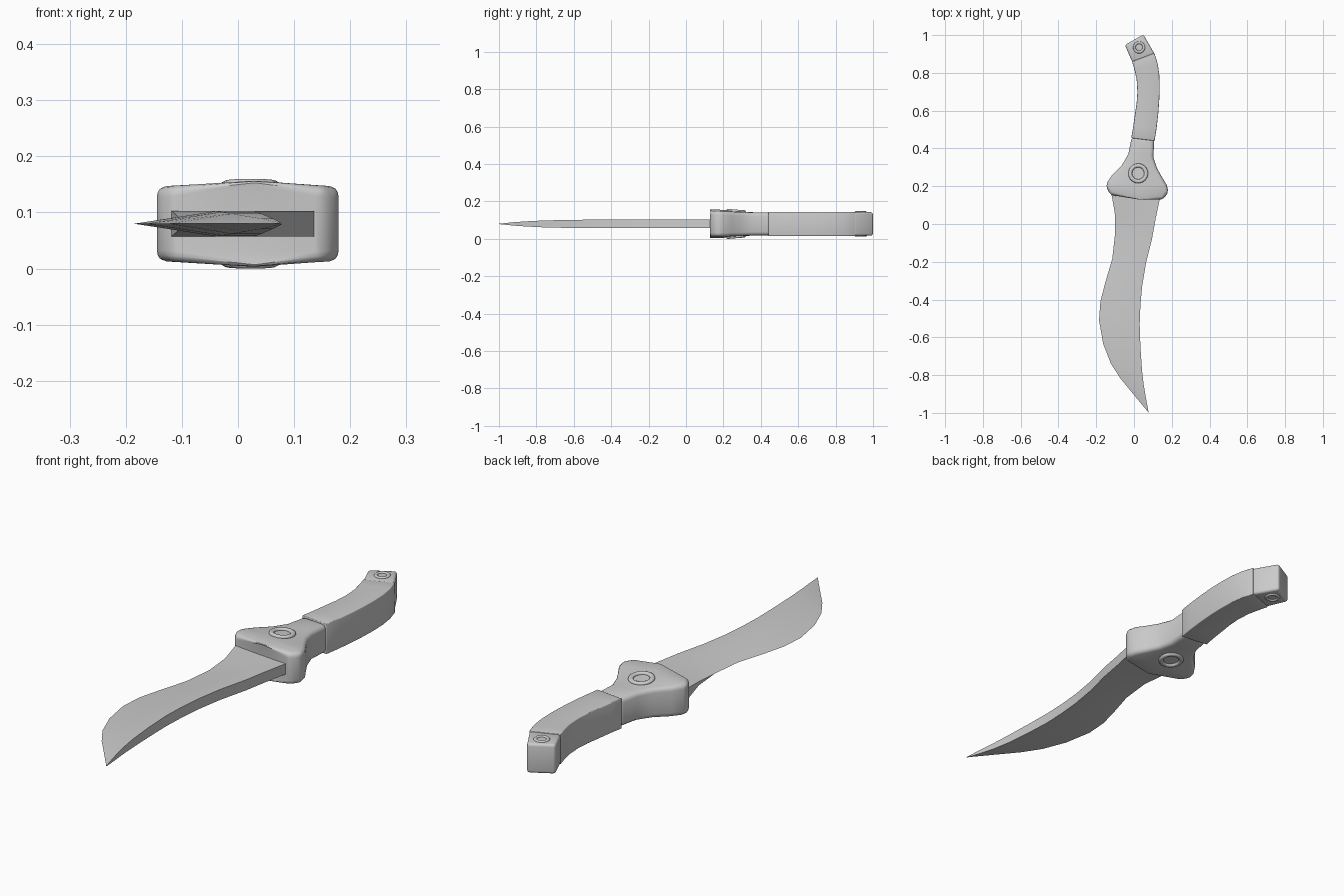
import bpy, bmesh, math

if "Cube" in bpy.data.objects:
    bpy.data.objects.remove(bpy.data.objects["Cube"])

MID = 0.08  # height of the knife's centre plane


def finish(ob, bevel=0.0, segments=3, angle=35):
    bpy.ops.object.select_all(action='DESELECT')
    ob.select_set(True)
    bpy.context.view_layer.objects.active = ob
    if bevel:
        m = ob.modifiers.new("Bevel", 'BEVEL')
        m.width, m.segments = bevel, segments
        m.limit_method, m.angle_limit = 'ANGLE', math.radians(28)
        bpy.ops.object.modifier_apply(modifier=m.name)
    bpy.ops.object.shade_smooth_by_angle(angle=math.radians(angle))


def loft(name, stations, bevel=0.0, angle=35):
    """Skin cross-sections; each is (x, y, half thickness) from left to right."""
    bm = bmesh.new()
    rings = []
    for st in stations:
        pts = [(x, y, MID + h) for x, y, h in st]
        pts += [(x, y, MID - h) for x, y, h in reversed(st)]
        rings.append([bm.verts.new(p) for p in pts])
    n = len(rings[0])
    for a, b in zip(rings, rings[1:]):
        for i in range(n):
            j = (i + 1) % n
            bm.faces.new((a[i], a[j], b[j], b[i]))
    bm.faces.new(rings[0])
    bm.faces.new(rings[-1])
    bmesh.ops.remove_doubles(bm, verts=bm.verts, dist=1e-4)
    bmesh.ops.recalc_face_normals(bm, faces=bm.faces)
    me = bpy.data.meshes.new(name)
    bm.to_mesh(me)
    bm.free()
    ob = bpy.data.objects.new(name, me)
    bpy.context.collection.objects.link(ob)
    finish(ob, bevel, angle=angle)


# Blade: cutting edge x, y, spine x, y, spine half thickness, edge half thickness
blade = [
    (-.12, .20, .145, .19, .0225, .0225),
    (-.118, .15, .136, .13, .0225, .0225),
    (-.102, .06, .115, .03, .0225, .008),
    (-.10, -.05, .095, -.08, .0225, 0),
    (-.115, -.185, .063, -.21, .0225, 0),
    (-.152, -.31, .043, -.33, .0225, 0),
    (-.178, -.41, .034, -.43, .0225, 0),
    (-.185, -.51, .03, -.53, .0225, 0),
    (-.163, -.635, .034, -.65, .021, 0),
    (-.122, -.74, .042, -.77, .018, 0),
    (-.07, -.82, .051, -.85, .014, 0),
    (0, -.905, .063, -.92, .009, 0),
    (.074, -.995, .078, -1.0, .001, 0),
]
sections = []
for ex, ey, sx, sy, h, e in blade:
    ridge = (ex + .68 * (sx - ex), ey + .68 * (sy - ey), h)
    sections.append([(ex, ey, e), ridge, (sx, sy, h)])
loft("blade", sections, angle=25)

# Guard flaring from the neck, crowned along its centre line
loft("guard", [
    [(-.125, .155, .066), (.03, .118, .077), (.155, .13, .066)],
    [(-.148, .195, .066), (.02, .19, .0755), (.183, .17, .066)],
    [(-.142, .22, .066), (.02, .22, .0725), (.174, .205, .066)],
    [(-.115, .26, .064), (.02, .265, .069), (.15, .245, .064)],
    [(-.065, .31, .063), (.02, .31, .065), (.122, .295, .063)],
    [(-.03, .37, .061), (.03, .365, .062), (.102, .355, .061)],
    [(-.012, .46, .061), (.048, .455, .061), (.108, .45, .061)],
], bevel=.018)

# Curved grip
grip = [
    (-.015, .455, .109, .44), (-.005, .51, .12, .51), (.004, .575, .129, .59),
    (.014, .64, .134, .66), (.018, .70, .136, .72), (.014, .765, .134, .79),
    (.003, .815, .125, .85), (-.010, .86, .108, .905),
]
loft("grip", [[(a, b, .0645), (c, d, .0645)] for a, b, c, d in grip], bevel=.003)

# Slanted pommel block
loft("pommel", [
    [(-.008, .855, .063), (.110, .898, .063)],
    [(-.048, .948, .063), (.050, 1.003, .063)],
], bevel=.011)

# Raised rings on both faces of the guard and pommel
for name, x, y, z, major, minor, tilt in (
        ("guard_ring", .022, .268, .069, .042, .0105, -.08),
        ("pommel_ring", .027, .935, .063, .025, .007, 0)):
    for side, s in (("top", 1), ("bottom", -1)):
        bpy.ops.mesh.primitive_torus_add(
            major_radius=major, minor_radius=minor, major_segments=32,
            minor_segments=10, location=(x, y, MID + s * z), rotation=(s * tilt, 0, 0))
        ring = bpy.context.object
        ring.name = f"{name}_{side}"
        ring.scale.z = .75
        finish(ring, angle=50)
